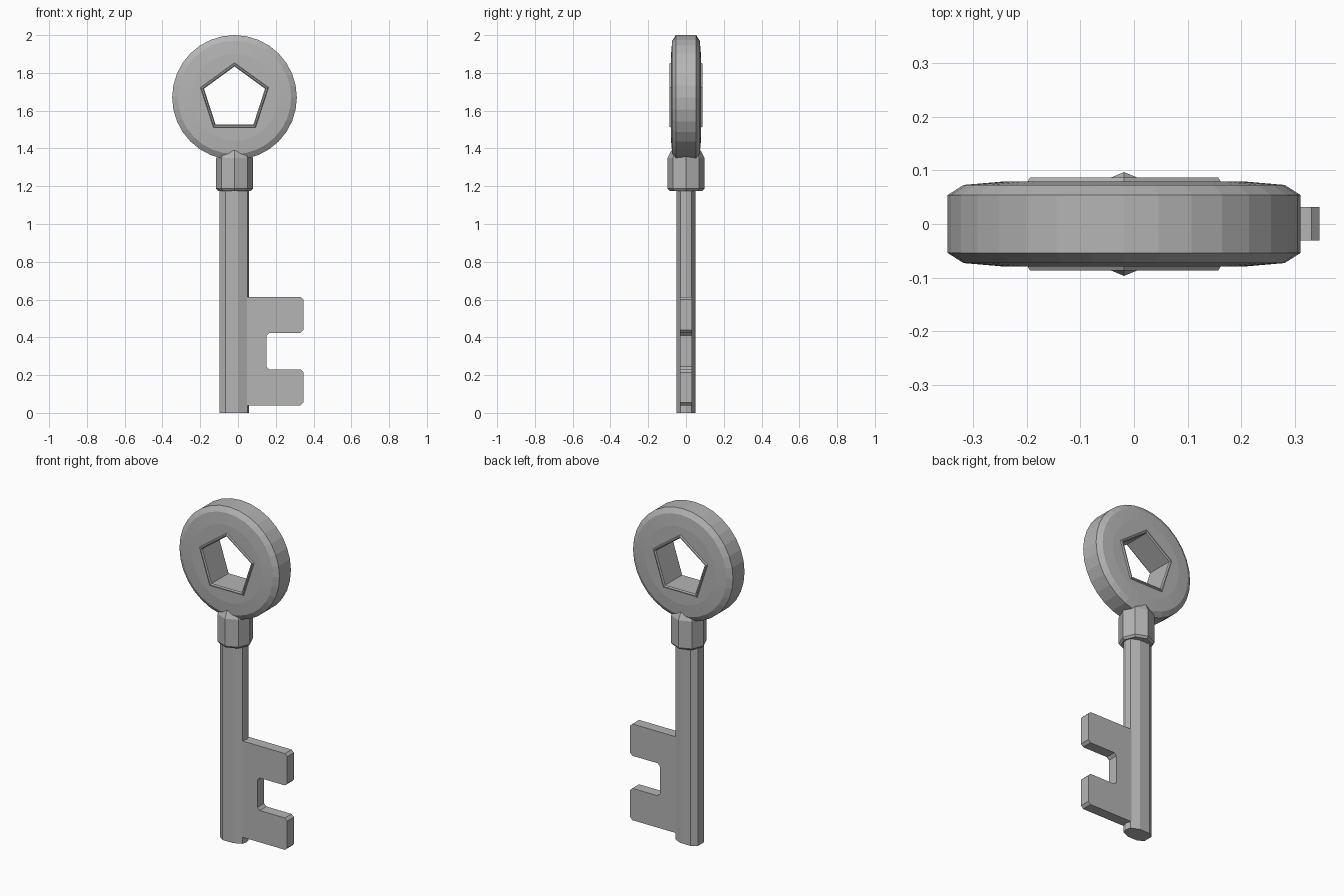
import bpy, bmesh, math

if "Cube" in bpy.data.objects:
    bpy.data.objects.remove(bpy.data.objects["Cube"])

CX = -0.0185   # shaft and bow axis
BOW_Z = 1.67

# Dark grey metal
metal = bpy.data.materials.new("dark_metal")
metal.diffuse_color = (0.46, 0.46, 0.46, 1)
metal.use_nodes = True
metal.node_tree.nodes["Principled BSDF"].inputs["Base Color"].default_value = metal.diffuse_color


def make(name, verts, faces):
    mesh = bpy.data.meshes.new(name)
    mesh.from_pydata(verts, [], faces)
    bm = bmesh.new()
    bm.from_mesh(mesh)
    bmesh.ops.recalc_face_normals(bm, faces=bm.faces)
    bm.to_mesh(mesh)
    bm.free()
    mesh.materials.append(metal)
    obj = bpy.data.objects.new(name, mesh)
    bpy.context.collection.objects.link(obj)
    return obj


def lathe(name, n, profile, place, closed=False):
    """Sweep (radius, height) points around an axis; cap the ends unless closed."""
    verts, faces, m = [], [], len(profile)
    for r, h in profile:
        for i in range(n):
            a = math.pi / 2 + 2 * math.pi * i / n
            verts.append(place(r * math.cos(a), r * math.sin(a), h))
    for j in range(m if closed else m - 1):
        k = (j + 1) % m
        for i in range(n):
            i2 = (i + 1) % n
            faces.append((j * n + i, j * n + i2, k * n + i2, k * n + i))
    if not closed:
        faces += [tuple(range(n)), tuple(range((m - 1) * n, m * n))]
    return make(name, verts, faces)


def extrude(name, outline, place, lo, hi):
    n = len(outline)
    verts = [place(u, v, h) for h in (lo, hi) for u, v in outline]
    faces = [(i, (i + 1) % n, (i + 1) % n + n, i + n) for i in range(n)]
    faces += [tuple(range(n)), tuple(range(n, 2 * n))]
    return make(name, verts, faces)


def facing_front(cz):
    return lambda u, v, h: (CX + u, h, cz + v)


def upright(u, v, h):
    return (CX + u, v, h)


# Round bow with softened edges
half = [(0.33, 0.054), (0.30, 0.073), (0.23, 0.079)]
bow = lathe("bow", 32, [(r, -h) for r, h in reversed(half)] + half,
            facing_front(BOW_Z))

# Pentagonal hole through the bow
PENT_Z = 1.664
cutter = lathe("hole_cutter", 5, [(0.18, -0.2), (0.18, 0.2)], facing_front(PENT_Z))
cutter.hide_render = True
mod = bow.modifiers.new("hole", 'BOOLEAN')
mod.operation = 'DIFFERENCE'
mod.solver = 'EXACT'
mod.object = cutter
bpy.context.view_layer.objects.active = bow
bpy.ops.object.modifier_apply(modifier=mod.name)
bpy.data.objects.remove(cutter)

# Raised pentagonal rim lining the hole
rim = [(0.170, 0.080), (0.177, 0.087), (0.185, 0.087), (0.191, 0.077)]
lathe("hole_rim", 5, rim + [(r, -h) for r, h in reversed(rim)],
      facing_front(PENT_Z), closed=True)

# Octagonal collar with a chamfered top
lathe("collar", 8, [(0.087, 1.175), (0.097, 1.187), (0.097, 1.35), (0.077, 1.39)],
      upright)

# Flattened shaft
side = [(-0.08, -0.028), (-0.048, -0.051), (0.02, -0.051), (0.068, -0.03)]
extrude("shaft", side + [(0.076, 0)] + [(x, -y) for x, y in reversed(side)],
        upright, 0.0, 1.2)

# Two-toothed bit, mirrored about its middle height
MID = 0.327
c = 0.015
lower = [(0.02, -0.287), (0.365 - c, -0.287), (0.365, -0.287 + c),
         (0.365, -0.097 - c), (0.365 - c, -0.097), (0.169 + c, -0.097),
         (0.169, -0.097 + c)]
extrude("bit", lower + [(x, -z) for x, z in reversed(lower)],
        facing_front(MID), -0.031, 0.032)
